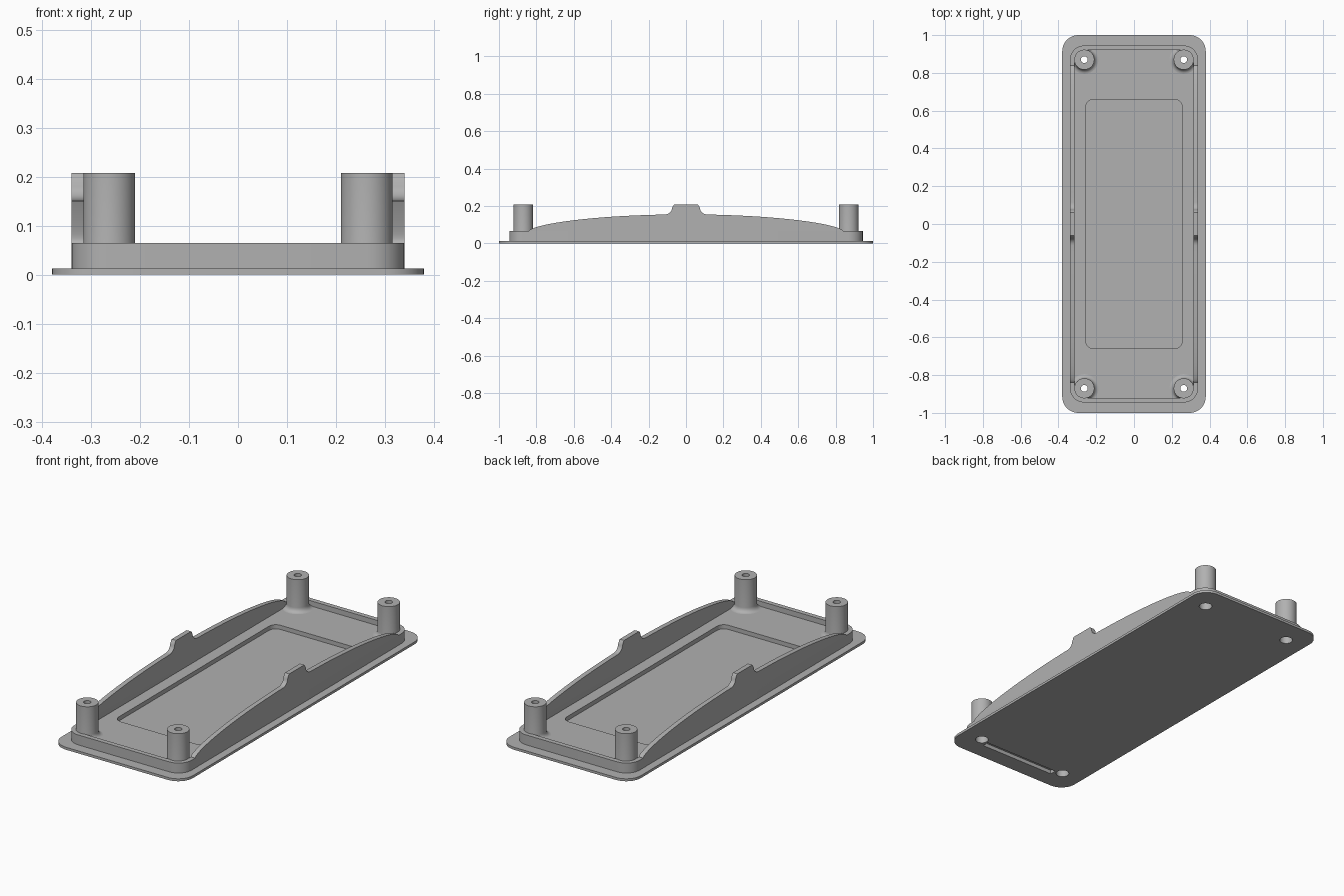
import bpy, bmesh, math

cube = bpy.data.objects.get("Cube")
if cube:
    bpy.data.objects.remove(cube, do_unlink=True)

grey = bpy.data.materials.new("plain grey")
grey.use_nodes = True
COLOUR = (0.44, 0.44, 0.44, 1)
grey.diffuse_color = COLOUR
grey.node_tree.nodes["Principled BSDF"].inputs["Base Color"].default_value = COLOUR

BOSS_X, BOSS_Y = 0.263, 0.87
FLOOR, RIM = 0.038, 0.065
BORE = 0.032


def finish(name, bm, smooth=True):
    bmesh.ops.recalc_face_normals(bm, faces=bm.faces)
    mesh = bpy.data.meshes.new(name)
    bm.to_mesh(mesh)
    bm.free()
    obj = bpy.data.objects.new(name, mesh)
    bpy.context.collection.objects.link(obj)
    mesh.materials.append(grey)
    if smooth:
        bpy.ops.object.select_all(action='DESELECT')
        obj.select_set(True)
        bpy.context.view_layer.objects.active = obj
        bpy.ops.object.shade_smooth_by_angle(angle=math.radians(30))
    return obj


def rounded_loop(bm, hx, hy, r, z, steps=10):
    """Ring of vertices round a rectangle with rounded corners."""
    verts = []
    for i, (sx, sy) in enumerate([(1, 1), (-1, 1), (-1, -1), (1, -1)]):
        for k in range(steps + 1):
            a = math.pi / 2 * (i + k / steps)
            verts.append(bm.verts.new((sx * (hx - r) + r * math.cos(a),
                                       sy * (hy - r) + r * math.sin(a), z)))
    return verts


def bridge(bm, a, b):
    n = len(a)
    for i in range(n):
        j = (i + 1) % n
        bm.faces.new((a[i], a[j], b[j], b[i]))


def tray():
    # flange, rim, floor and sunken panel as one stepped shell
    steps = [(0.38, 1.0, 0.085, 0), (0.38, 1.0, 0.085, 0.013),
             (0.34, 0.945, 0.077, 0.013), (0.34, 0.945, 0.077, RIM),
             (0.315, 0.92, 0.052, RIM), (0.315, 0.92, 0.052, FLOOR),
             (0.255, 0.66, 0.04, FLOOR), (0.255, 0.66, 0.04, 0.016)]
    bm = bmesh.new()
    loops = [rounded_loop(bm, *s) for s in steps]
    for a, b in zip(loops, loops[1:]):
        bridge(bm, a, b)
    bm.faces.new(loops[0])
    bm.faces.new(loops[-1])
    return finish("tray", bm, smooth=False)


def cut(target, cutter):
    cutter.hide_render = True
    cutter.hide_set(True)
    mod = target.modifiers.new("cut", 'BOOLEAN')
    mod.operation = 'DIFFERENCE'
    mod.solver = 'EXACT'
    mod.object = cutter
    bpy.context.view_layer.objects.active = target
    bpy.ops.object.modifier_apply(modifier=mod.name)
    bpy.data.objects.remove(cutter, do_unlink=True)


def screw_boss(name, x, y, sides=40):
    # flared foot, straight post, small screw hole above a wide bore
    flare = [(0.053 + 0.022 * (1 - math.sin(t)), FLOOR + 0.024 * (1 - math.cos(t)))
             for t in (math.pi / 2 * k / 5 for k in range(6))]
    profile = [(BORE, 0.02), (0.075, 0.02)] + flare + [
        (0.053, 0.208), (0.018, 0.208), (0.018, 0.16), (BORE, 0.16)]
    bm = bmesh.new()
    rings = []
    for r, z in profile:
        rings.append([bm.verts.new((x + r * math.cos(2 * math.pi * i / sides),
                                    y + r * math.sin(2 * math.pi * i / sides), z))
                      for i in range(sides)])
    for a, b in zip(rings, rings[1:] + rings[:1]):
        bridge(bm, a, b)
    finish(name, bm)


def side_wall(name, side):
    # bowed top edge with a raised tab in the middle
    half = []
    for k in range(25):
        y = 0.84 * math.cos(math.pi / 2 * k / 24)
        if y > 0.115:
            half.append((y, RIM + 0.09 * (1 - (y / 0.84) ** 2) ** 0.6))
    for k in range(7):
        t = math.pi / 2 * k / 6
        half.append((0.115 - 0.04 * math.sin(t), 0.154 + 0.034 * (1 - math.cos(t))))
    half += [(0.067, 0.203), (0.062, 0.208)]
    outline = [(0.84, 0.058)] + half
    outline += [(-y, z) for y, z in reversed(outline)]
    bm = bmesh.new()
    inner, outer = ([bm.verts.new((side * x, y, z)) for y, z in outline]
                    for x in (0.315, 0.34))
    bridge(bm, inner, outer)
    bm.faces.new(inner)
    bm.faces.new(outer)
    finish(name, bm)


body = tray()
corners = [(sx, sy) for sx in (-1, 1) for sy in (-1, 1)]

# screw bores through the floor
for sx, sy in corners:
    bm = bmesh.new()
    bmesh.ops.create_cone(bm, cap_ends=True, segments=40, radius1=BORE,
                          radius2=BORE, depth=0.4)
    bmesh.ops.translate(bm, verts=bm.verts, vec=(sx * BOSS_X, sy * BOSS_Y, 0))
    cut(body, finish("bore_cutter", bm, smooth=False))

# shallow slot under the front end
bm = bmesh.new()
bmesh.ops.create_cube(bm, size=1)
bmesh.ops.scale(bm, verts=bm.verts, vec=(0.44, 0.035, 0.04))
bmesh.ops.translate(bm, verts=bm.verts, vec=(0, -0.893, 0))
cut(body, finish("slot_cutter", bm, smooth=False))

bpy.ops.object.select_all(action='DESELECT')
body.select_set(True)
bpy.context.view_layer.objects.active = body
bpy.ops.object.shade_smooth_by_angle(angle=math.radians(30))

for sx, sy in corners:
    screw_boss(f"{'front' if sy < 0 else 'back'}_{'left' if sx > 0 else 'right'}_boss",
               sx * BOSS_X, sy * BOSS_Y)
for side, label in ((1, "left"), (-1, "right")):
    side_wall(label + "_wall", side)
